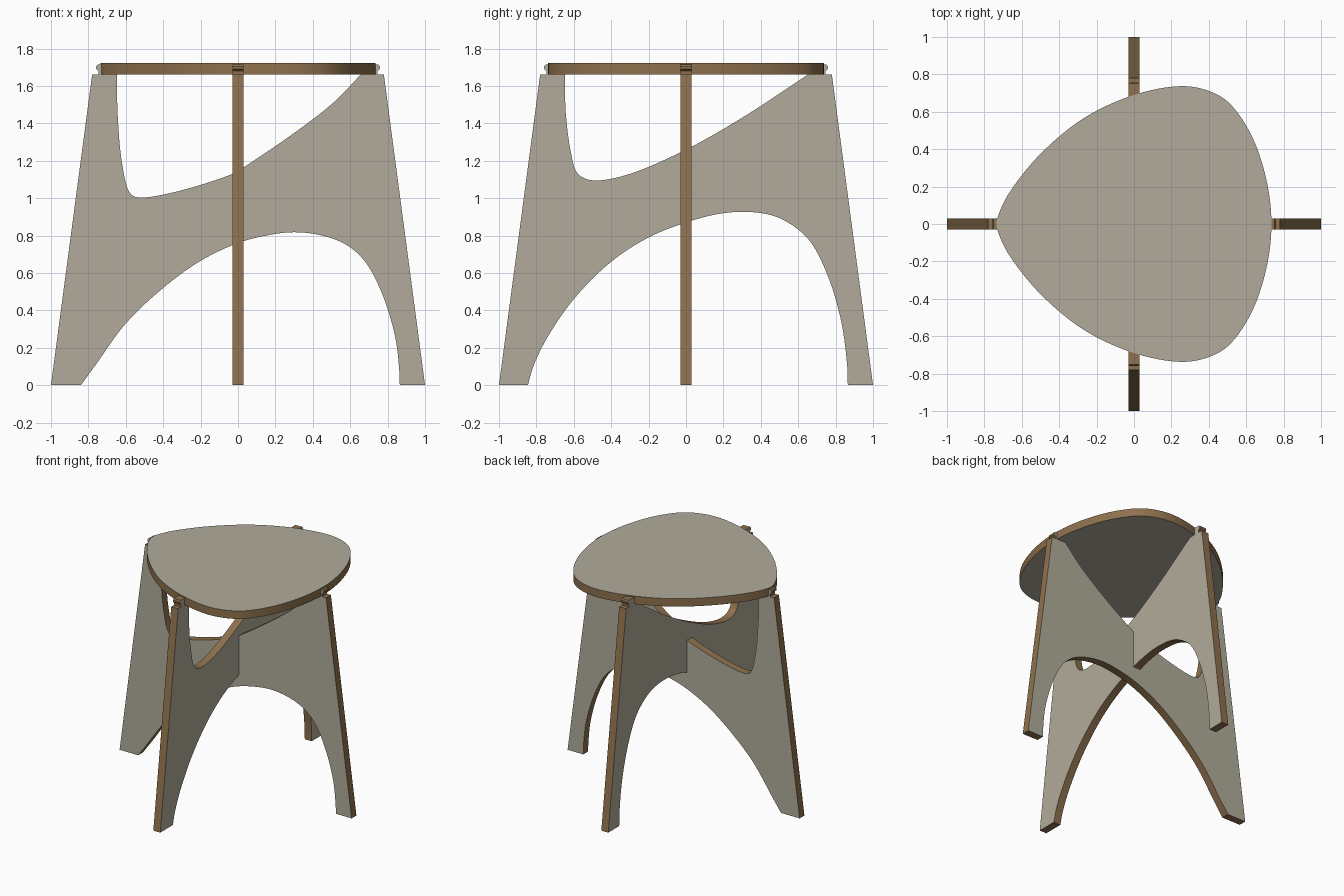
import bpy, bmesh, math
from mathutils import Vector, Matrix

if "Cube" in bpy.data.objects:
    bpy.data.objects.remove(bpy.data.objects["Cube"])


def material(name, rgb):
    m = bpy.data.materials.new(name)
    m.diffuse_color = (*rgb, 1)
    m.use_nodes = True
    m.node_tree.nodes["Principled BSDF"].inputs["Base Color"].default_value = m.diffuse_color
    return m


FACE = material("pale_panel_face", (0.44, 0.41, 0.325))
EDGE = material("brown_cut_edge", (0.27, 0.165, 0.075))


def smooth(pts, closed=False, steps=8):
    """Catmull-Rom curve through the points (centripetal)."""
    P = [Vector(p) for p in pts]
    n = len(P)
    if closed:
        get = lambda i: P[i % n]
    else:
        ext = [2 * P[0] - P[1]] + P + [2 * P[-1] - P[-2]]
        get = lambda i: ext[i + 1]
    out = []
    for i in range(n if closed else n - 1):
        a, b, c, d = (get(i + k) for k in (-1, 0, 1, 2))
        t1 = (b - a).length ** 0.5
        t2 = t1 + (c - b).length ** 0.5
        t3 = t2 + (d - c).length ** 0.5
        for s in range(steps):
            t = t1 + (t2 - t1) * s / steps
            A1 = a * ((t1 - t) / t1) + b * (t / t1)
            A2 = b * ((t2 - t) / (t2 - t1)) + c * ((t - t1) / (t2 - t1))
            A3 = c * ((t3 - t) / (t3 - t2)) + d * ((t - t2) / (t3 - t2))
            B1 = A1 * ((t2 - t) / t2) + A2 * (t / t2)
            B2 = A2 * ((t3 - t) / (t3 - t1)) + A3 * ((t - t1) / (t3 - t1))
            out.append(B1 * ((t2 - t) / (t2 - t1)) + B2 * ((t - t1) / (t2 - t1)))
    if not closed:
        out.append(P[-1])
    return [tuple(p) for p in out]


def sheet(name, outline, thick, matrix):
    """Flat board cut to an outline: pale faces, brown cut edges."""
    bm = bmesh.new()
    face = bm.faces.new([bm.verts.new((x, y, -thick / 2)) for x, y in outline])
    ext = bmesh.ops.extrude_face_region(bm, geom=[face])
    bmesh.ops.translate(bm, vec=(0, 0, thick),
                        verts=[v for v in ext["geom"] if isinstance(v, bmesh.types.BMVert)])
    bmesh.ops.recalc_face_normals(bm, faces=bm.faces)
    for f in bm.faces:
        side = abs(f.normal.z) < 0.5
        f.material_index = 1 if side else 0
        f.smooth = side
    for e in bm.edges:
        e.smooth = e.calc_face_angle(0) < math.radians(30)
    bmesh.ops.triangulate(bm, faces=[f for f in bm.faces if len(f.verts) > 4],
                          ngon_method='EAR_CLIP')
    bm.transform(matrix)
    me = bpy.data.meshes.new(name)
    bm.to_mesh(me)
    bm.free()
    me.materials.append(FACE)
    me.materials.append(EDGE)
    ob = bpy.data.objects.new(name, me)
    bpy.context.collection.objects.link(ob)


# Leg top with the small hooked tab, from outer corner inward
TAB = [(0.78, 1.66), (0.745, 1.66), (0.745, 1.68), (0.758, 1.69), (0.758, 1.705),
       (0.75, 1.714), (0.68, 1.714), (0.68, 1.66)]


def leg_outline(upper, lower):
    left = [(-x, z) for x, z in TAB]
    return [(-1, 0)] + left + smooth(upper) + TAB[::-1] + [(1, 0)] + smooth(lower)


# Leg panel running left to right
x_upper = [(-0.648, 1.66), (-0.643, 1.44), (-0.622, 1.2), (-0.585, 1.04), (-0.555, 1.01),
           (-0.5, 1.004), (-0.31, 1.04), (-0.03, 1.13), (0.03, 1.165), (0.33, 1.37),
           (0.52, 1.52), (0.655, 1.66)]
x_lower = [(0.865, 0), (0.862, 0.08), (0.84, 0.26), (0.77, 0.49), (0.68, 0.66), (0.58, 0.75),
           (0.45, 0.80), (0.3, 0.818), (0.15, 0.80), (0, 0.76), (-0.2, 0.665), (-0.4, 0.52),
           (-0.6, 0.33), (-0.76, 0.11), (-0.84, 0)]
# Leg panel running front to back
y_upper = [(-0.648, 1.66), (-0.643, 1.46), (-0.62, 1.27), (-0.585, 1.14), (-0.54, 1.105),
           (-0.47, 1.095), (-0.3, 1.13), (0, 1.26), (0.3, 1.43), (0.65, 1.66)]
y_lower = [(0.865, 0), (0.862, 0.1), (0.83, 0.34), (0.76, 0.58), (0.67, 0.76), (0.59, 0.84),
           (0.47, 0.905), (0.32, 0.927), (0.17, 0.915), (0, 0.87), (-0.2, 0.79),
           (-0.4, 0.66), (-0.6, 0.46), (-0.75, 0.24), (-0.82, 0.09), (-0.845, 0)]

stand = Matrix.Rotation(math.pi / 2, 4, 'X')
turn = Matrix.Rotation(math.pi / 2, 4, 'Z')
sheet("side_to_side_legs", leg_outline(x_upper, x_lower), 0.06, stand)
sheet("front_to_back_legs", leg_outline(y_upper, y_lower), 0.06, turn @ stand)

# Rounded triangular seat, mirrored about its centre line
half = [(-0.715, 0.075), (-0.655, 0.185), (-0.5, 0.375), (-0.27, 0.565), (0, 0.69),
        (0.25, 0.737), (0.39, 0.715), (0.5, 0.655), (0.62, 0.49), (0.705, 0.25)]
ring = [(-0.735, 0)] + half + [(0.735, 0)] + [(x, -y) for x, y in half[::-1]]
sheet("seat", smooth(ring, closed=True), 0.062, Matrix.Translation((0, 0, 1.691)))
